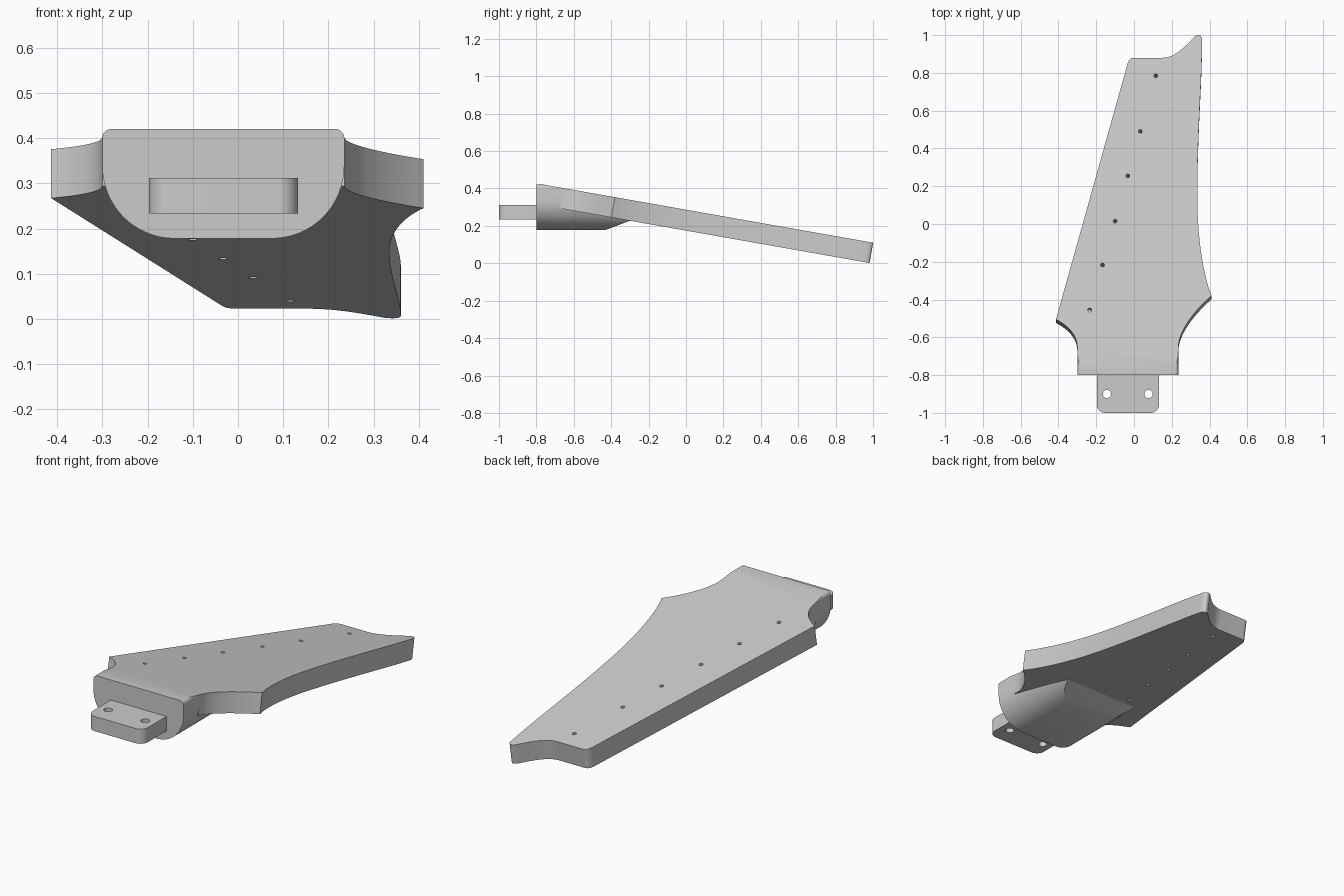
import bpy, bmesh, math
from mathutils import Vector, Matrix
from mathutils.geometry import interpolate_bezier

if "Cube" in bpy.data.objects:
    bpy.data.objects.remove(bpy.data.objects["Cube"], do_unlink=True)

TILT = math.radians(10)
NORMAL = Vector((0, math.sin(TILT), math.cos(TILT)))
THICK = 0.11

grey = bpy.data.materials.new("plain grey")
grey.use_nodes = True
grey.diffuse_color = (0.6, 0.6, 0.6, 1)
grey.node_tree.nodes["Principled BSDF"].inputs["Base Color"].default_value = (0.6, 0.6, 0.6, 1)


def top_z(y):
    """Height of the tilted top face."""
    return 0.11 + (1 - y) * math.tan(TILT)


def path(*segments):
    """Closed outline: each segment is two points (line) or four (bezier)."""
    pts = []
    for seg in segments:
        v = [Vector(p) for p in seg]
        run = v if len(v) == 2 else interpolate_bezier(*v, 16)
        for p in run:
            p = Vector(p[:2])
            if not pts or (p - pts[-1]).length > 1e-5:
                pts.append(p)
    if (pts[0] - pts[-1]).length < 1e-5:
        pts.pop()
    return pts


def corner(cx, cy, r, start):
    """Quarter-circle points around a centre, counter-clockwise."""
    return [Vector((cx + r * math.cos(a), cy + r * math.sin(a)))
            for a in (math.radians(start + 90 * i / 16) for i in range(17))]


def prism(name, points, offset):
    """Solid made by sweeping a closed 3D outline along an offset."""
    bm = bmesh.new()
    face = bm.faces.new([bm.verts.new(p) for p in points])
    ext = bmesh.ops.extrude_face_region(bm, geom=[face], use_keep_orig=True)
    moved = [v for v in ext["geom"] if isinstance(v, bmesh.types.BMVert)]
    bmesh.ops.translate(bm, verts=moved, vec=Vector(offset))
    bmesh.ops.recalc_face_normals(bm, faces=bm.faces)
    mesh = bpy.data.meshes.new(name)
    bm.to_mesh(mesh)
    bm.free()
    mesh.materials.append(grey)
    obj = bpy.data.objects.new(name, mesh)
    bpy.context.collection.objects.link(obj)
    return obj


def activate(obj):
    bpy.ops.object.select_all(action="DESELECT")
    obj.select_set(True)
    bpy.context.view_layer.objects.active = obj


def combine(obj, tool, operation):
    """Apply a boolean and discard the tool."""
    mod = obj.modifiers.new("cut", "BOOLEAN")
    mod.operation, mod.solver, mod.object = operation, "EXACT", tool
    activate(obj)
    bpy.ops.object.modifier_apply(modifier=mod.name)
    bpy.data.objects.remove(tool, do_unlink=True)


def drill(obj, centre, radius, axis):
    """Round through hole along an axis."""
    turn = axis.to_track_quat("Z", "Y").to_matrix().to_4x4()
    place = Matrix.Translation(centre) @ turn
    ring = [place @ Vector((radius * math.cos(a), radius * math.sin(a), -0.3))
            for a in (math.tau * i / 24 for i in range(24))]
    combine(obj, prism("hole_cutter", ring, axis * 0.6), "DIFFERENCE")


# Tilted headstock plate
outline = path(
    ((0.235, -0.655), (0.235, -0.56), (0.33, -0.45), (0.41, -0.38)),
    ((0.41, -0.38), (0.36, -0.25), (0.335, -0.05), (0.335, 0.15)),
    ((0.335, 0.15), (0.335, 0.5), (0.36, 0.75), (0.36, 0.97)),
    ((0.36, 0.97), (0.36, 1.005), (0.34, 1.005), (0.325, 0.995)),
    ((0.325, 0.995), (0.27, 0.94), (0.22, 0.88), (0.15, 0.88)),
    ((0.15, 0.88), (0.0, 0.88)),
    ((0.0, 0.88), (-0.02, 0.88), (-0.03, 0.865), (-0.035, 0.845)),
    ((-0.035, 0.845), (-0.413, -0.505)),
    ((-0.413, -0.505), (-0.345, -0.54), (-0.3, -0.59), (-0.3, -0.655)),
)
plate = prism("headstock_plate", [(p.x, p.y, top_z(p.y)) for p in outline], -NORMAL * THICK)

# Row of peg holes through the plate
for x, y in ((0.115, 0.785), (0.033, 0.49), (-0.033, 0.255),
             (-0.1, 0.015), (-0.167, -0.217), (-0.235, -0.455)):
    drill(plate, Vector((x, y, top_z(y))), 0.01, NORMAL)

# Neck heel: rounded-bottom section trimmed by a side profile
LEFT, RIGHT, BASE, TOP, R, r = -0.3, 0.235, 0.178, 0.42, 0.16, 0.02
section = (corner(RIGHT - r, TOP - r, r, 0) + corner(LEFT + r, TOP - r, r, 90)
           + corner(LEFT + R, BASE + R, R, 180) + corner(RIGHT - R, BASE + R, R, 270))
heel = prism("neck_heel", [(p.x, -0.8, p.y) for p in section], (0, 0.7, 0))
side = ((-0.9, 0.1), (-0.9, top_z(-0.9)), (-0.655, top_z(-0.655)), (-0.645, 0.36),
        (-0.24, 0.27), (-0.24, 0.25), (-0.43, 0.178), (-0.636, 0.1))
combine(heel, prism("heel_trim", [(-0.6, y, z) for y, z in side], (1.2, 0, 0)), "INTERSECT")

# Mounting tab with rounded front corners and two bolt holes
T = 0.045
tab_outline = (corner(-0.197 + T, -1 + T, T, 180) + corner(0.133 - T, -1 + T, T, 270)
               + [Vector((0.133, -0.79)), Vector((-0.197, -0.79))])
tab = prism("mounting_tab", [(p.x, p.y, 0.233) for p in tab_outline], (0, 0, 0.079))
for x in (-0.143, 0.077):
    drill(tab, Vector((x, -0.9, 0.27)), 0.022, Vector((0, 0, 1)))

for part in (plate, heel, tab):
    activate(part)
    bpy.ops.object.shade_smooth_by_angle(angle=math.radians(30))
